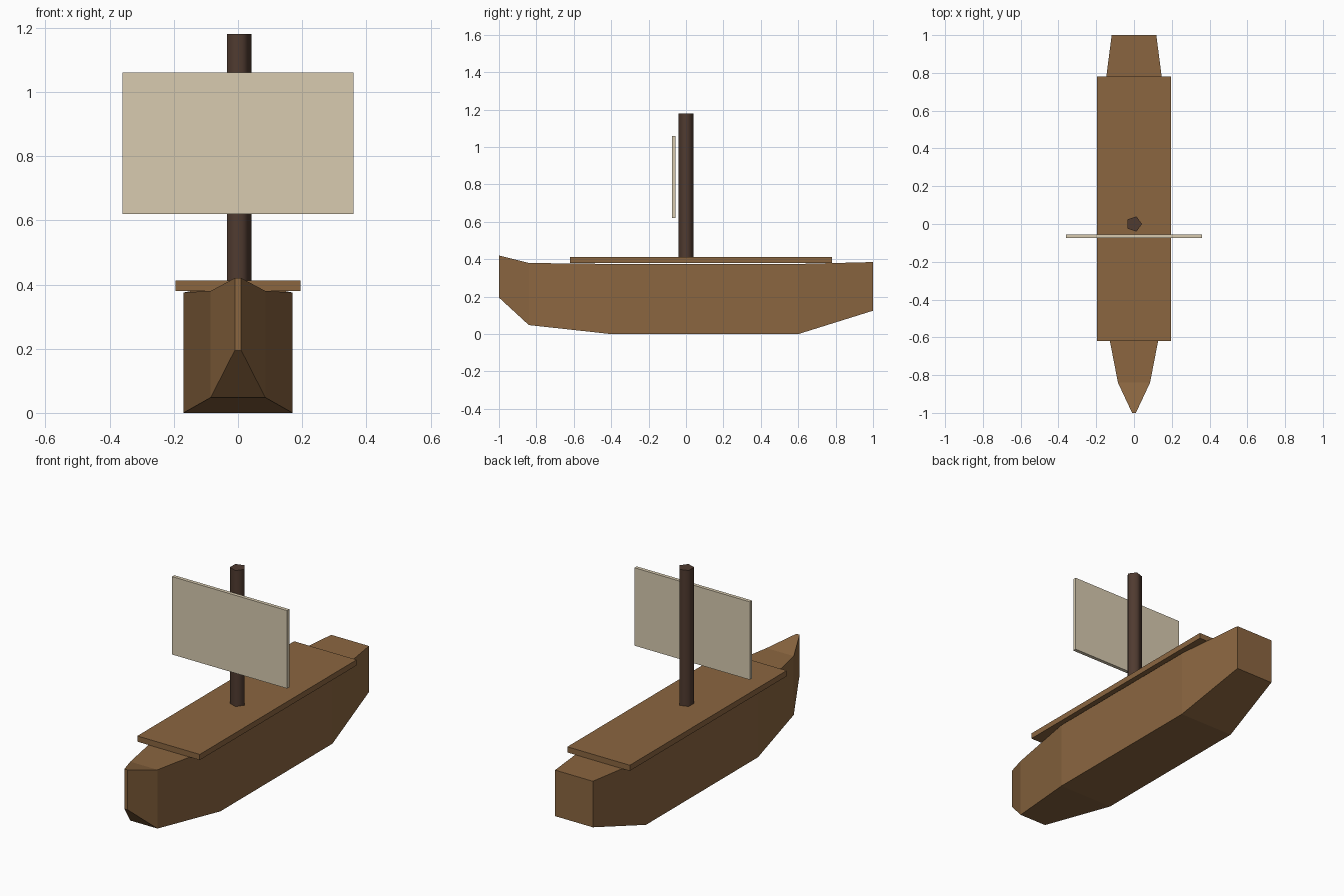
import bpy, bmesh, math

cube = bpy.data.objects.get("Cube")
if cube:
    bpy.data.objects.remove(cube, do_unlink=True)


def material(name, rgb):
    linear = [((c / 255 + 0.055) / 1.055) ** 2.4 for c in rgb] + [1]
    mat = bpy.data.materials.new(name)
    mat.use_nodes = True
    mat.diffuse_color = linear
    mat.node_tree.nodes["Principled BSDF"].inputs["Base Color"].default_value = linear
    return mat


def add_object(name, bm, mat):
    bmesh.ops.recalc_face_normals(bm, faces=bm.faces)
    mesh = bpy.data.meshes.new(name)
    bm.to_mesh(mesh)
    bm.free()
    mesh.materials.append(mat)
    obj = bpy.data.objects.new(name, mesh)
    bpy.context.collection.objects.link(obj)
    return obj


def box(name, low, high, mat):
    bm = bmesh.new()
    bmesh.ops.create_cube(bm, size=1)
    for v in bm.verts:
        v.co = [(a + b) / 2 + c * (b - a) for a, b, c in zip(low, high, v.co)]
    return add_object(name, bm, mat)


wood = material("brown wood", (139, 102, 64))
dark_wood = material("dark wood", (80, 59, 48))
canvas = material("cream canvas", (216, 203, 176))

# Hull: rectangular sections from bow to stern (y, half width, keel z, top z)
stations = [
    (-1.0, 0.01, 0.195, 0.42),
    (-0.84, 0.085, 0.048, 0.38),
    (-0.4, 0.17, 0, 0.375),
    (0.6, 0.17, 0, 0.375),
    (1.0, 0.118, 0.125, 0.385),
]
bm = bmesh.new()
rings = []
for y, w, bottom, top in stations:
    corners = [(-w, bottom), (w, bottom), (w, top), (-w, top)]
    rings.append([bm.verts.new((x, y, z)) for x, z in corners])
for a, b in zip(rings, rings[1:]):
    for i in range(4):
        j = (i + 1) % 4
        bm.faces.new((a[i], a[j], b[j], b[i]))
bm.faces.new(rings[0])
bm.faces.new(rings[-1])
add_object("hull", bm, wood)

# Deck and sail slabs
box("deck", (-0.195, -0.62, 0.38), (0.195, 0.78, 0.412), wood)
box("sail", (-0.36, -0.075, 0.62), (0.36, -0.055, 1.06), canvas)

# Five-sided mast with one corner towards +x
mast_base, mast_top = 0.39, 1.18
bpy.ops.mesh.primitive_cylinder_add(
    vertices=5, radius=0.042, depth=mast_top - mast_base,
    location=(0, 0, (mast_base + mast_top) / 2), rotation=(0, 0, -math.pi / 2))
mast = bpy.context.object
mast.name = "mast"
mast.data.materials.append(dark_wood)
bpy.ops.object.shade_smooth_by_angle(angle=math.radians(80))
